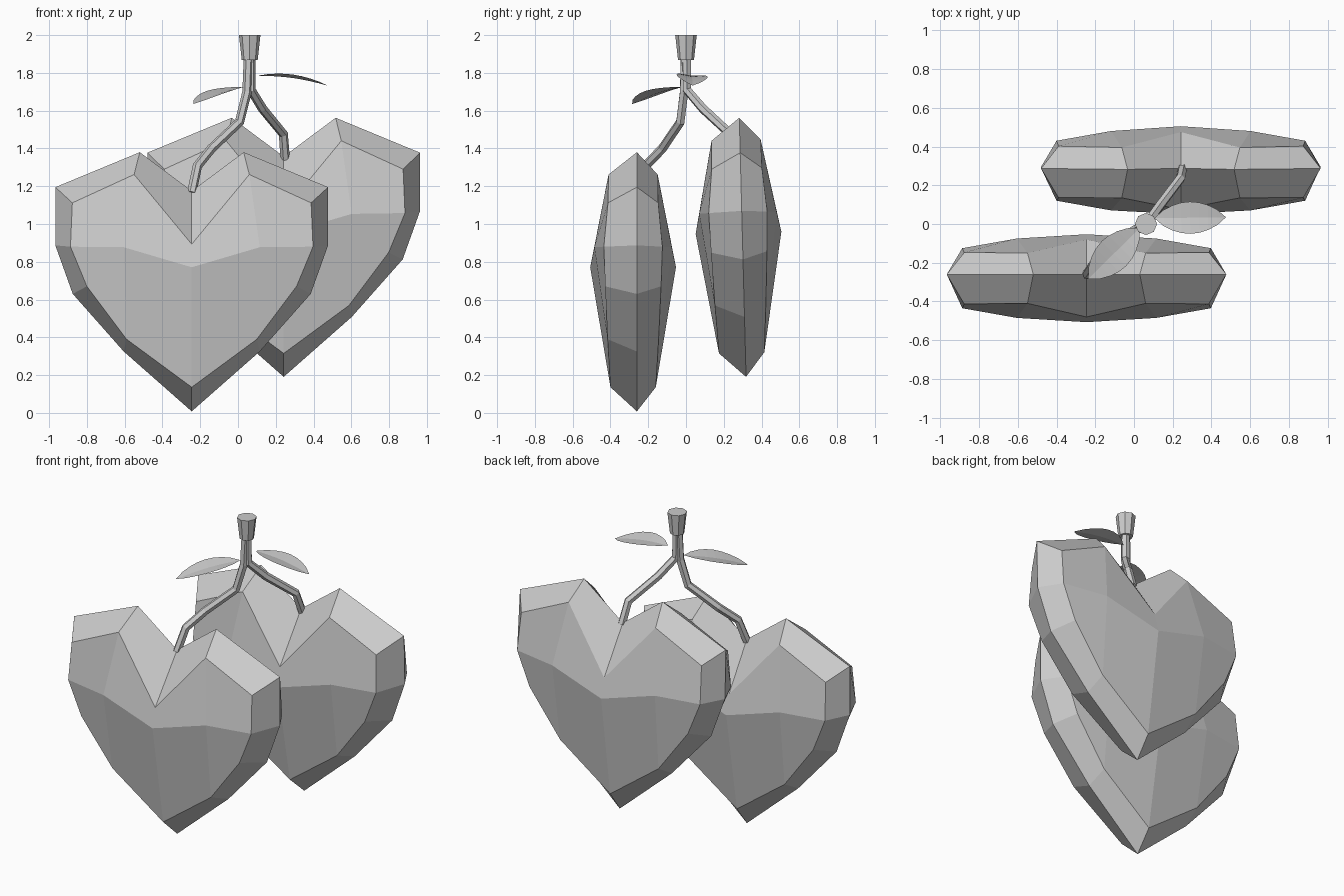
import bpy, math
from mathutils import Vector

if "Cube" in bpy.data.objects:
    bpy.data.objects.remove(bpy.data.objects["Cube"])


def make_object(name, verts, faces):
    mesh = bpy.data.meshes.new(name)
    mesh.from_pydata(verts, [], faces)
    mesh.validate()
    obj = bpy.data.objects.new(name, mesh)
    bpy.context.collection.objects.link(obj)
    return obj


# Half-heart profiles, notch to bottom tip: outer rim (x, z), bevel ring (x, z, depth),
# and the bulging ridge across the face (x, z, depth)
RIM = [(0, 1.175), (.275, 1.38), (.722, 1.195), (.722, .887), (.63, .63), (.36, .325), (0, .008)]
RING = [(0, .893, .20), (.305, 1.262, .13), (.632, 1.112, .133), (.642, .88, .155),
        (.555, .67, .148), (.345, .39, .135), (0, .136, .12)]
RIDGE = [(0, .771, .227), (.36, .877, .205)]


def heart(name, location, tilt):
    verts, faces, index = [], [], {}

    def v(co):
        key = tuple(round(c, 4) for c in co)
        if key not in index:
            index[key] = len(verts)
            verts.append((key[0], key[1], key[2] - .77))
        return index[key]

    for sx in (1, -1):
        for sy in (1, -1):
            rim = [v((sx * x, .02, z)) for x, z in RIM]
            ring = [v((sx * x, sy * d, z)) for x, z, d in RING]
            mid, side = [v((sx * x, sy * d, z)) for x, z, d in RIDGE]
            quads = [(rim[i], rim[i + 1], ring[i + 1], ring[i]) for i in range(6)]
            quads += [(ring[0], ring[1], side, mid), (ring[1], ring[2], ring[3], side),
                      (side, ring[3], ring[4], ring[5]), (mid, side, ring[5], ring[6])]
            faces += [q if sx * sy > 0 else q[::-1] for q in quads]
    obj = make_object(name, verts, faces)
    obj.location = location
    obj.rotation_euler.x = tilt
    # Consistent outward normals
    import bmesh
    bm = bmesh.new()
    bm.from_mesh(obj.data)
    bmesh.ops.recalc_face_normals(bm, faces=bm.faces)
    bm.to_mesh(obj.data)
    bm.free()
    return obj


heart("front_heart_fruit", (-.245, -.28, .77), 0)
heart("back_heart_fruit", (.242, .278, .952), math.radians(1.5))


# Six-sided bent stems
def stem(name, points, radius):
    curve = bpy.data.curves.new(name, 'CURVE')
    curve.dimensions = '3D'
    curve.bevel_depth = radius
    curve.bevel_resolution = 1
    curve.use_fill_caps = True
    spline = curve.splines.new('POLY')
    spline.points.add(len(points) - 1)
    for p, co in zip(spline.points, points):
        p.co = (*co, 1)
    obj = bpy.data.objects.new(name, curve)
    bpy.context.collection.objects.link(obj)
    bpy.ops.object.select_all(action='DESELECT')
    obj.select_set(True)
    bpy.context.view_layer.objects.active = obj
    bpy.ops.object.convert(target='MESH')
    bpy.ops.object.shade_flat()


stem("front_stem", [(.056, -.005, 1.9), (.048, -.01, 1.70), (.008, -.03, 1.54), (-.14, -.125, 1.40),
                    (-.215, -.215, 1.307), (-.245, -.26, 1.165)], .025)
stem("back_stem", [(.066, .003, 1.9), (.069, .005, 1.71), (.13, .09, 1.61), (.24, .235, 1.476),
                   (.25, .285, 1.345)], .025)

# Flared cap where the two stems join
bpy.ops.mesh.primitive_cone_add(vertices=8, radius1=.042, radius2=.057, depth=.133,
                                location=(.062, 0, 1.9335))
bpy.context.object.name = "stem_cap"


# Folded, arched leaves: a midrib with two raised edges
def leaf(name, start, end, half_width, arch, fold, roll):
    a, b = Vector(start), Vector(end)
    across = Vector((0, 0, 1)).cross(b - a).normalized()
    n, verts, faces = 8, [], []
    for i in range(n + 1):
        t = i / n
        w = max(math.sin(math.pi * t), 0) ** .75
        centre = a.lerp(b, t) + Vector((0, 0, arch * math.sin(math.pi * t)))
        for s in (-1, 0, 1):
            lift = (fold * abs(s) + roll * s) * w
            verts.append(centre + across * (s * w * half_width) + Vector((0, 0, lift)))
    for i in range(n):
        for j in range(2):
            k = 3 * i + j
            faces.append((k, k + 3, k + 4, k + 1))
    make_object(name, verts, faces)


leaf("front_leaf", (.03, -.02, 1.725), (-.237, -.285, 1.635), .09, .012, .012, 0)
leaf("back_leaf", (.105, .03, 1.785), (.475, .035, 1.733), .083, .014, .012, -.006)
